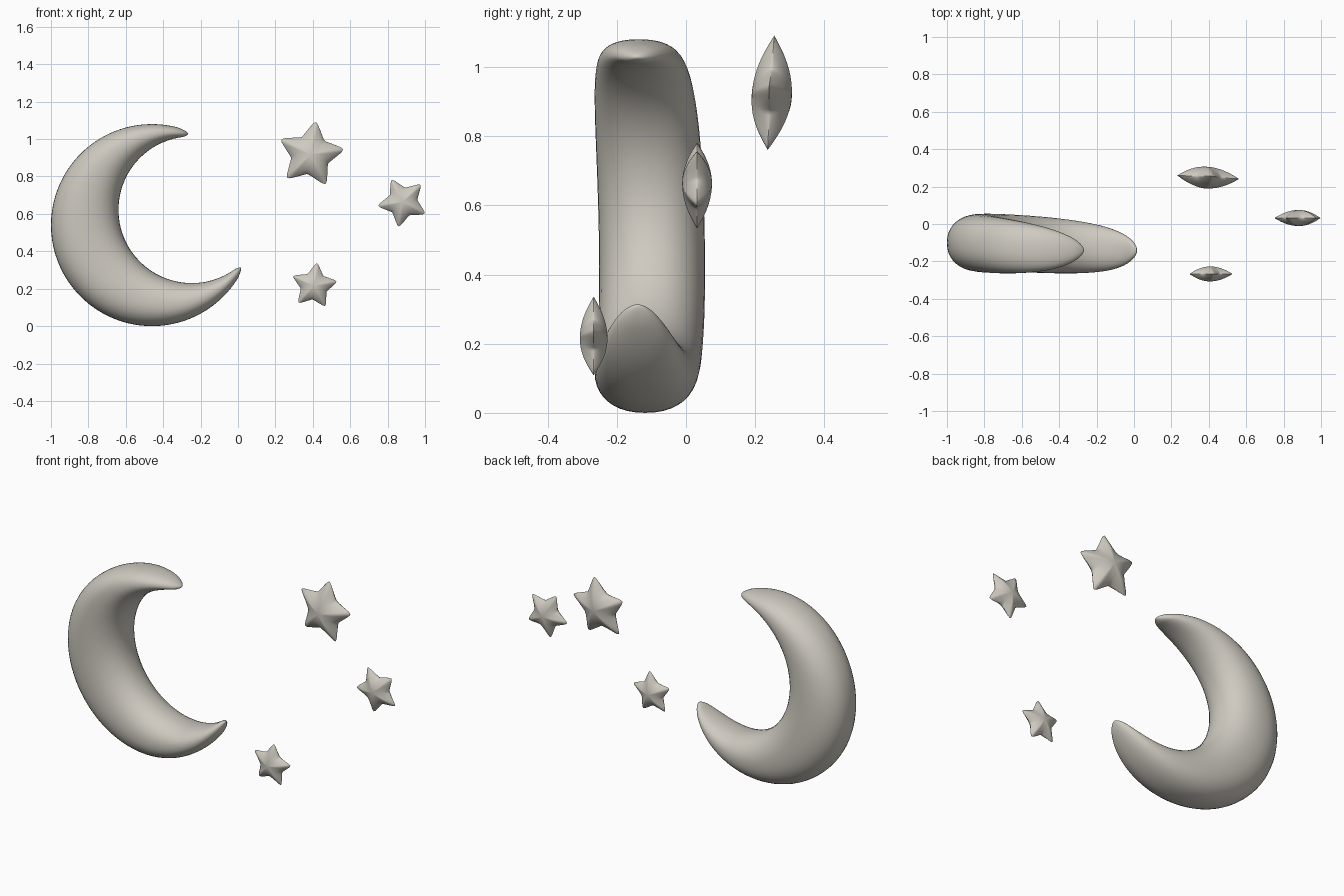
import bpy
import math
from math import sin, cos, pi, radians

if "Cube" in bpy.data.objects:
    bpy.data.objects.remove(bpy.data.objects["Cube"])

stone = bpy.data.materials.new("warm_light_grey")
stone.diffuse_color = (0.62, 0.59, 0.53, 1.0)
stone.use_nodes = True
stone.node_tree.nodes["Principled BSDF"].inputs["Base Color"].default_value = stone.diffuse_color


def make_object(name, verts, faces):
    mesh = bpy.data.meshes.new(name)
    mesh.from_pydata(verts, [], faces)
    mesh.materials.append(stone)
    mesh.polygons.foreach_set("use_smooth", [True] * len(mesh.polygons))
    mesh.update()
    obj = bpy.data.objects.new(name, mesh)
    bpy.context.collection.objects.link(obj)
    return obj


def skin(name, rings, start, end):
    """Join closed rings of equal length and close both ends to a point."""
    n = len(rings[0])
    verts = [start] + [p for ring in rings for p in ring] + [end]
    faces = []
    last = len(verts) - 1
    base = last - n
    for j in range(n):
        k = (j + 1) % n
        faces.append((0, 1 + k, 1 + j))
        faces.append((last, base + j, base + k))
        for i in range(len(rings) - 1):
            a, b = 1 + i * n, 1 + (i + 1) * n
            faces.append((a + j, a + k, b + k, b + j))
    return make_object(name, verts, faces)


def signed_pow(v, p):
    return math.copysign(abs(v) ** p, v)


# Crescent: oval sections spanning from an outer circle to an offset inner circle
def moon():
    outer, r_out = (-0.46, 0.54), 0.54
    inner, r_in = (-0.247, 0.622), 0.392
    axis = radians(201.5)

    def station(u):
        a, b = axis + radians(132) * u, axis + radians(109) * u
        po = (outer[0] + r_out * cos(a), outer[1] + r_out * sin(a))
        pi_ = (inner[0] + r_in * cos(b), inner[1] + r_in * sin(b))
        mid = ((po[0] + pi_[0]) / 2, (po[1] + pi_[1]) / 2)
        half = ((po[0] - pi_[0]) / 2, (po[1] - pi_[1]) / 2)
        y = -0.14 + 0.042 * (1 - u * u) ** 2
        return mid, half, y

    rings = []
    count, sides = 96, 40
    for i in range(1, count):
        u = -cos(pi * i / count)          # denser toward the horns
        mid, half, y = station(u)
        e = max(0.0, (abs(u) - 0.95) / 0.05)
        tip = math.sqrt(max(0.0, 1 - e * e))   # rounded horn ends
        depth = 0.153 * (1 - u ** 4) ** 0.6
        ring = []
        for j in range(sides):
            t = 2 * pi * j / sides
            c, s = signed_pow(cos(t), 0.9), signed_pow(sin(t), 0.9)
            ring.append((mid[0] + half[0] * c * tip, y + depth * s,
                         mid[1] + half[1] * c * tip))
        rings.append(ring)
    ends = []
    for u in (-1, 1):
        mid, half, y = station(u)
        ends.append((mid[0], y, mid[1]))
    return skin("crescent_moon", rings, ends[0], ends[1])


# Puffy five-pointed star with rounded tips and soft valleys
def star(name, centre, radius, thick, turn, tilt=0.0):
    valley, sides, steps = 0.53, 100, 14
    vx, vz = valley * cos(pi / 5), valley * sin(pi / 5)

    def edge(phi):
        a = math.acos(0.96 * cos(5 * phi)) / pi    # rounded zigzag, 0 at a tip
        th = a * pi / 5
        return vz / (vz * cos(th) + (1 - vx) * sin(th)), a

    scale = radius / edge(0)[0]
    rings = []
    for i in range(1, 2 * steps):
        g = pi * i / (2 * steps)
        t = sin(g)
        side = -1 if i < steps else 1
        ring = []
        for j in range(sides):
            phi = 2 * pi * j / sides
            r, a = edge(phi)
            power = 1.1 - 0.5 * a
            h = side * thick * max(0.0, 1 - t * t) ** power if i != steps else 0
            x = r * scale * t * cos(phi + radians(turn))
            z = r * scale * t * sin(phi + radians(turn))
            ring.append((centre[0] + x, centre[1] + h + tilt * (z - x),
                         centre[2] + z))
        rings.append(ring)
    x, y, z = centre
    return skin(name, rings, (x, y - thick, z), (x, y + thick, z))


def fix_normals(obj):
    import bmesh
    bm = bmesh.new()
    bm.from_mesh(obj.data)
    bmesh.ops.recalc_face_normals(bm, faces=bm.faces)
    bm.to_mesh(obj.data)
    bm.free()


parts = [
    moon(),
    star("large_star", (0.388, 0.248, 0.917), 0.176, 0.058, 81, 0.05),
    star("right_star", (0.881, 0.032, 0.663), 0.132, 0.043, 44.5),
    star("low_star", (0.407, -0.267, 0.215), 0.122, 0.040, 83),
]
for part in parts:
    fix_normals(part)
